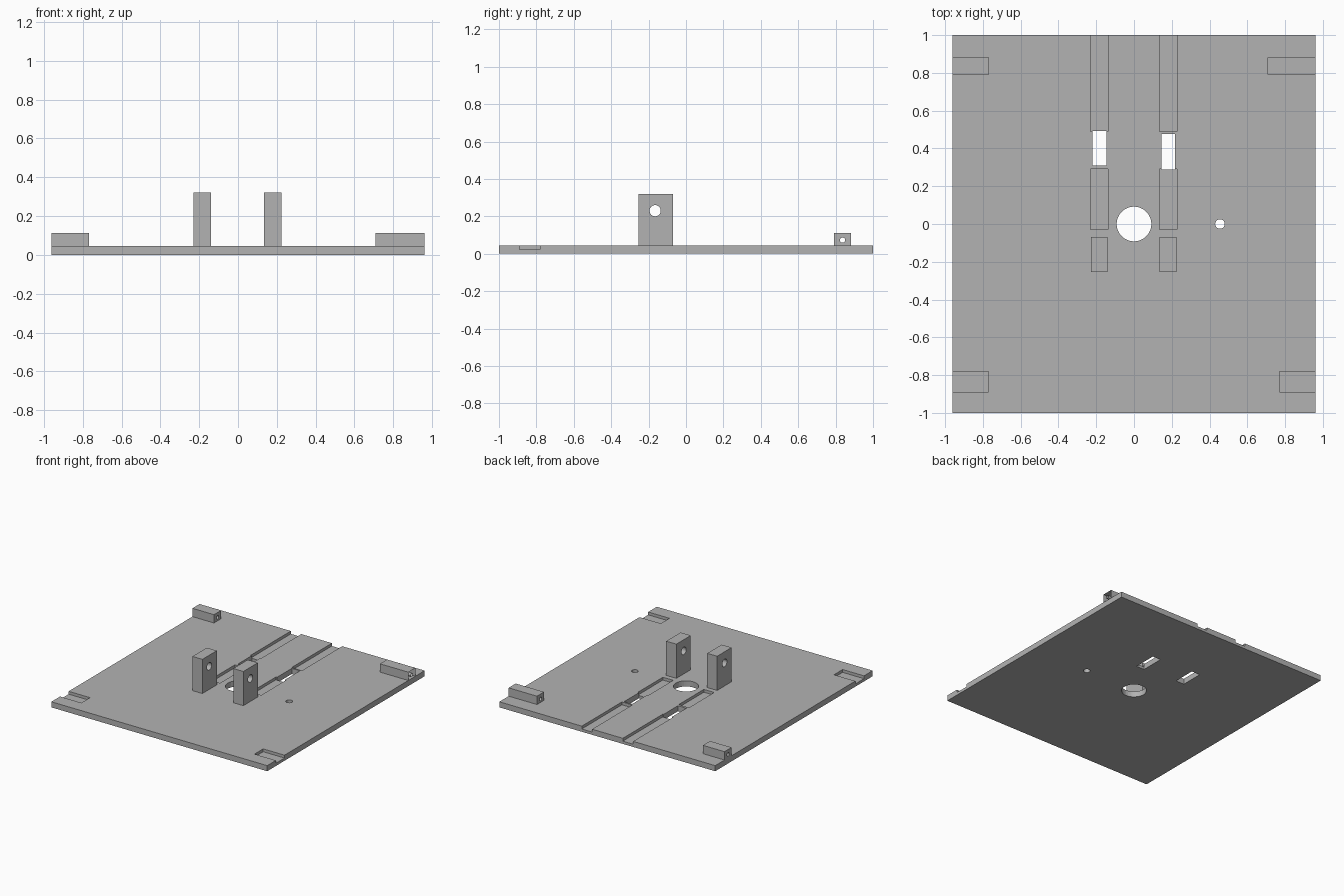
import bpy
import bmesh
from math import pi

TOP = 0.045      # upper surface of the plate
FLOOR = 0.022    # floor of the shallow grooves

if "Cube" in bpy.data.objects:
    bpy.data.objects.remove(bpy.data.objects["Cube"], do_unlink=True)

grey = bpy.data.materials.new("plain grey")
grey.use_nodes = True
colour = (0.45, 0.45, 0.45, 1)
grey.diffuse_color = colour
grey.node_tree.nodes["Principled BSDF"].inputs["Base Color"].default_value = colour


def box(name, x, y, z):
    bpy.ops.mesh.primitive_cube_add(
        size=1, location=[(a + b) / 2 for a, b in (x, y, z)])
    ob = bpy.context.object
    ob.name = name
    ob.scale = [b - a for a, b in (x, y, z)]
    bpy.ops.object.transform_apply(location=True, rotation=False, scale=True)
    ob.data.materials.append(grey)
    return ob


def rod(name, radius, centre, length, along_x=False):
    bpy.ops.mesh.primitive_cylinder_add(
        vertices=32, radius=radius, depth=length, location=centre,
        rotation=(0, pi / 2 if along_x else 0, 0))
    ob = bpy.context.object
    ob.name = name
    ob.data.materials.append(grey)
    return ob


def cut(target, cutter):
    cutter.hide_render = True
    mod = target.modifiers.new("cut", "BOOLEAN")
    mod.operation = "DIFFERENCE"
    mod.solver = "EXACT"
    mod.object = cutter
    bpy.context.view_layer.objects.active = target
    bpy.ops.object.modifier_apply(modifier=mod.name)
    bpy.data.objects.remove(cutter, do_unlink=True)


def remove_faces(ob, test):
    bm = bmesh.new()
    bm.from_mesh(ob.data)
    bm.normal_update()
    bmesh.ops.delete(bm, geom=[f for f in bm.faces if test(f)], context="FACES")
    bm.to_mesh(ob.data)
    bm.free()


# Base plate with its round holes
plate = box("base_plate", (-0.96, 0.96), (-1, 1), (0, TOP))
cut(plate, rod("centre_hole", 0.092, (0, 0, 0), 1))
cut(plate, rod("small_hole", 0.025, (0.455, 0, 0), 1))

# Shallow grooves, with a narrower through slot between each pair
for x, slot_x, slot_y in (
        ((-0.23, -0.138), (-0.22, -0.145), (0.31, 0.492)),
        ((0.135, 0.227), (0.145, 0.217), (0.288, 0.476))):
    cut(plate, box("back_groove", x, (0.49, 1.1), (FLOOR, 0.1)))
    cut(plate, box("front_groove", x, (-0.03, 0.29), (FLOOR, 0.1)))
    cut(plate, box("slot", slot_x, slot_y, (-0.1, 0.1)))

# Open-sided recesses at the front corners
for x in ((-1.1, -0.77), (0.77, 1.1)):
    cut(plate, box("corner_recess", x, (-0.89, -0.78), (FLOOR, 0.1)))

# Upright posts with a cross hole
for side, x in (("right", (-0.228, -0.14)), ("left", (0.135, 0.225))):
    post = box(side + "_post", x, (-0.253, -0.07), (TOP, 0.32))
    cut(post, rod("post_hole", 0.03, (0, -0.165, 0.23), 1, True))
    remove_faces(post, lambda f: f.normal.z < -0.9
                 and f.calc_center_median().z < TOP + 0.001)

# Low hinge blocks at the back, the left one open at its outer end
for side, x in (("right", (-0.96, -0.768)), ("left", (0.708, 0.96))):
    block = box(side + "_hinge_block", x, (0.792, 0.882), (TOP, 0.112))
    cut(block, rod("hinge_hole", 0.014, (0, 0.837, 0.073), 3, True))
    remove_faces(block, lambda f: f.normal.x > 0.9 and side == "left"
                 or f.calc_center_median().z < TOP + 0.001)
